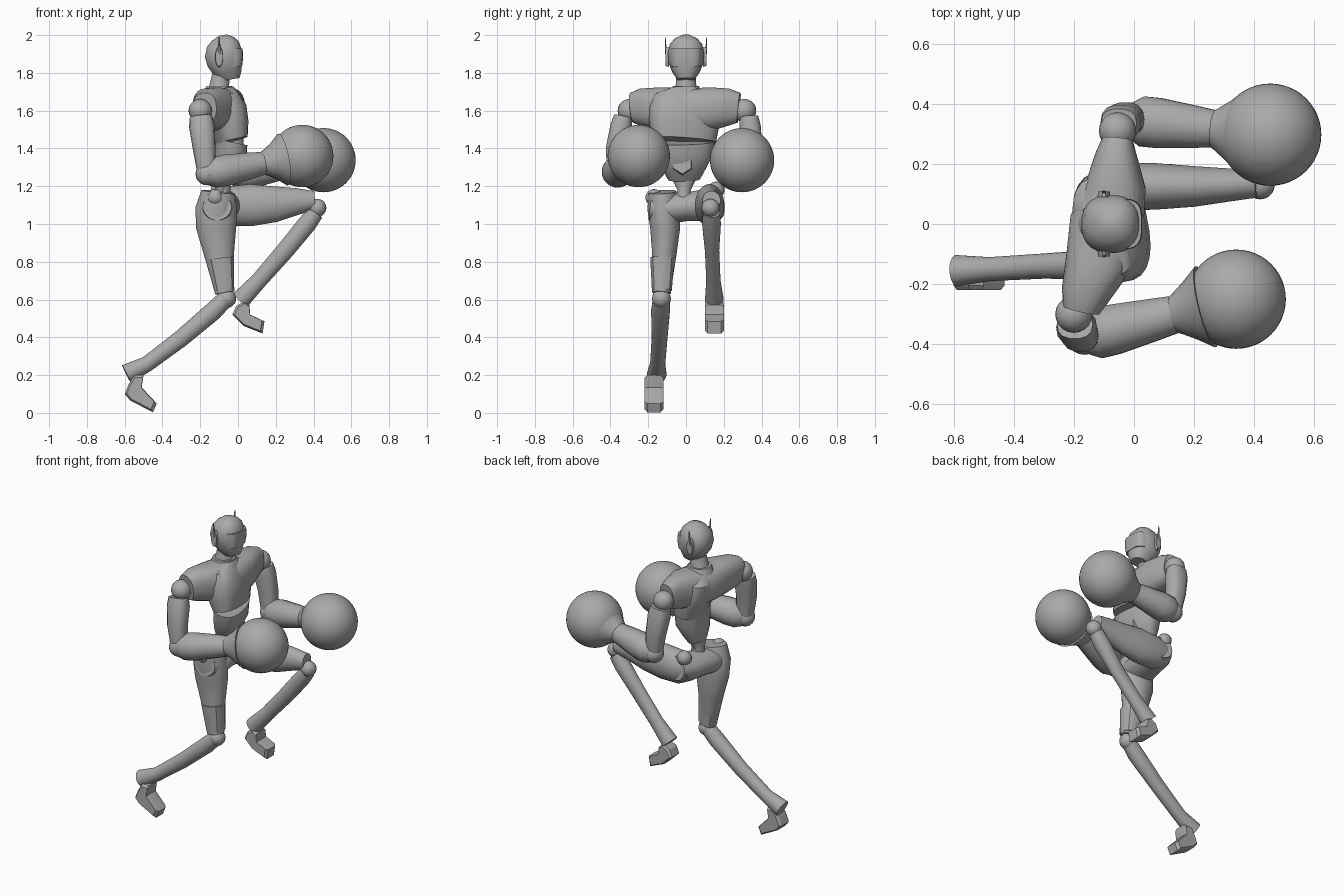
import bpy, bmesh, math
from mathutils import Vector

cube = bpy.data.objects.get("Cube")
if cube:
    bpy.data.objects.remove(cube, do_unlink=True)

grey = bpy.data.materials.new("body grey")
grey.use_nodes = True
grey.diffuse_color = (0.4, 0.4, 0.4, 1)
grey.node_tree.nodes["Principled BSDF"].inputs["Base Color"].default_value = (0.4, 0.4, 0.4, 1)


def finish(name, bm, angle=35):
    bmesh.ops.recalc_face_normals(bm, faces=bm.faces)
    mesh = bpy.data.meshes.new(name)
    bm.to_mesh(mesh)
    bm.free()
    mesh.materials.append(grey)
    ob = bpy.data.objects.new(name, mesh)
    bpy.context.collection.objects.link(ob)
    bpy.ops.object.select_all(action='DESELECT')
    bpy.context.view_layer.objects.active = ob
    ob.select_set(True)
    bpy.ops.object.shade_smooth_by_angle(angle=math.radians(angle))
    return ob


def loft(name, rings, side=(0, 1, 0), n=24, power=1.0, flat=False):
    """Rings of (x, y, z, half width along side, half depth across it)."""
    bm = bmesh.new()
    pts = [Vector(r[:3]) for r in rings]
    axis = (pts[-1] - pts[0]).normalized()
    loops = []
    for i, r in enumerate(rings):
        d = axis if flat else (pts[min(i + 1, len(pts) - 1)] - pts[max(i - 1, 0)]).normalized()
        u = Vector(side)
        u = (u - d * u.dot(d)).normalized()
        v = d.cross(u)
        loop = []
        for k in range(n):
            t = 2 * math.pi * (k + 0.5) / n
            c, s = math.cos(t), math.sin(t)
            c = math.copysign(abs(c) ** power, c)
            s = math.copysign(abs(s) ** power, s)
            loop.append(bm.verts.new(pts[i] + u * c * r[3] + v * s * r[4]))
        loops.append(loop)
    for a, b in zip(loops, loops[1:]):
        for k in range(n):
            bm.faces.new((a[k], a[(k + 1) % n], b[(k + 1) % n], b[k]))
    bm.faces.new(loops[0])
    bm.faces.new(loops[-1])
    return finish(name, bm)


def ball(name, pos, r, scale=(1, 1, 1), seg=32):
    bm = bmesh.new()
    bmesh.ops.create_uvsphere(bm, u_segments=seg, v_segments=seg // 2, radius=r)
    bmesh.ops.scale(bm, vec=scale, verts=bm.verts)
    bmesh.ops.translate(bm, vec=pos, verts=bm.verts)
    return finish(name, bm)


def extrude_side(name, outline, y, half, taper=0.85):
    """Outline in x and z, given thickness along y."""
    bm = bmesh.new()
    cx = sum(p[0] for p in outline) / len(outline)
    cz = sum(p[1] for p in outline) / len(outline)
    loops = []
    for dy, s in ((-1, taper), (-0.7, 1), (0.7, 1), (1, taper)):
        loops.append([bm.verts.new((cx + (x - cx) * s, y + dy * half, cz + (z - cz) * s)) for x, z in outline])
    n = len(outline)
    for a, b in zip(loops, loops[1:]):
        for k in range(n):
            bm.faces.new((a[k], a[(k + 1) % n], b[(k + 1) % n], b[k]))
    bm.faces.new(loops[0])
    bm.faces.new(loops[-1])
    return finish(name, bm, 30)


# Head with flat face, visor, ears and aerials
loft("head", [(-.04, 0, 1.765, .045, .05), (-.055, 0, 1.80, .07, .075), (-.07, 0, 1.85, .092, .093),
              (-.077, 0, 1.90, .097, .1), (-.08, 0, 1.95, .086, .087), (-.08, 0, 1.98, .06, .06),
              (-.08, 0, 2.0, .02, .02)], power=0.85, flat=True)
loft("visor", [(-.06, 0, 1.83, .078, .082), (-.065, 0, 1.875, .086, .093), (-.065, 0, 1.925, .084, .09)],
     power=0.55, flat=True)
for s, tag in ((1, "left"), (-1, "right")):
    loft(tag + "_ear", [(-.1, s * .09, 1.885, .022, .055), (-.1, s * .108, 1.885, .02, .05)], side=(1, 0, 0), n=12)
    loft(tag + "_aerial", [(-.1, s * .105, 1.90, .006, .01), (-.1, s * .11, 1.99, .002, .003)], n=6)
loft("neck", [(-.10, 0, 1.68, .075, .075), (-.1, 0, 1.72, .056, .054), (-.09, 0, 1.80, .05, .045)])

# Torso, twisted a little so one shoulder leads
twist = (-.2, .98, 0)
loft("shoulder_yoke", [(-.175, -.285, 1.615, .08, .062), (-.165, -.24, 1.62, .098, .08),
                       (-.12, -.13, 1.61, .115, .11), (-.09, 0, 1.60, .115, .125), (-.06, .13, 1.61, .115, .1),
                       (-.06, .23, 1.62, .098, .07), (-.055, .28, 1.615, .08, .052)],
     side=(0, 0, 1), power=0.8)
loft("chest", [(-.04, -.01, 1.44, .17, .085), (-.055, -.01, 1.52, .185, .105), (-.08, -.01, 1.6, .19, .12),
               (-.1, -.01, 1.67, .17, .1), (-.1, 0, 1.71, .09, .075)], side=twist, power=0.8, flat=True)
loft("collar", [(-.1, 0, 1.69, .085, .085), (-.1, 0, 1.73, .07, .068)], flat=True)
loft("abdomen", [(-.08, -.01, 1.235, .085, .045), (-.065, -.01, 1.29, .115, .068), (-.045, -.01, 1.36, .15, .085),
                 (-.04, -.01, 1.435, .162, .083)], side=twist, power=0.8, flat=True)
loft("belly_plate", [(-.03, -.02, 1.32, .062, .066), (.03, -.02, 1.325, .055, .06)], n=6)
loft("waist", [(-.08, -.01, 1.12, .05, .05), (-.08, -.01, 1.18, .035, .04), (-.08, -.01, 1.25, .07, .045)])

# Pelvis and hip knobs
loft("pelvis", [(-.11, -.19, 1.09, .07, .075), (-.11, -.12, 1.08, .085, .105), (-.1, 0, 1.09, .075, .095),
                (-.08, .1, 1.10, .085, .1), (-.06, .185, 1.11, .075, .07)], side=(0, 0, 1))
ball("right_hip_knob", (-.12, -.17, 1.14), .045, seg=16)
ball("left_hip_knob", (-.1, .16, 1.18), .045, seg=16)

# Standing leg
loft("right_thigh", [(-.105, -.125, 1.17, .075, .09), (-.115, -.12, 1.08, .085, .112), (-.115, -.11, .98, .08, .107),
                     (-.1, -.115, .84, .065, .08), (-.085, -.125, .72, .056, .06), (-.07, -.13, .635, .05, .052)])
loft("right_knee_guard", [(-.09, -.125, .82, .066, .07), (-.07, -.128, .65, .054, .052)], n=12, power=0.8)
ball("right_knee", (-.06, -.13, .605), .05, seg=20)
loft("right_shin", [(-.065, -.13, .605, .045, .045), (-.13, -.135, .54, .05, .05), (-.3, -.14, .395, .042, .046),
                    (-.48, -.15, .26, .04, .042), (-.59, -.155, .205, .052, .053)])
extrude_side("right_foot", [(-.6, .10), (-.58, .15), (-.55, .20), (-.5, .20), (-.51, .135), (-.43, .05),
                            (-.45, .003), (-.57, .065)], -.17, .05)

# Raised leg
loft("left_thigh", [(-.13, .12, 1.1, .07, .07), (-.05, .125, 1.095, .08, .105), (.07, .125, 1.1, .078, .112),
                    (.2, .125, 1.105, .068, .095), (.32, .13, 1.12, .055, .07), (.405, .135, 1.125, .048, .05)])
ball("left_knee", (.42, .13, 1.085), .048, seg=20)
loft("left_shin", [(.41, .135, 1.06, .045, .045), (.365, .135, 1.0, .05, .05), (.25, .138, .86, .038, .048),
                   (.11, .145, .70, .038, .044), (.01, .15, .595, .05, .052)])
extrude_side("left_foot", [(-.03, .52), (-.01, .565), (.03, .59), (.06, .57), (.065, .52), (.14, .485),
                           (.13, .42), (.03, .46)], .15, .05)

# Arms: shoulder ball, upper arm, elbow, forearm, flared cuff and round glove
arms = {
    "right": ((-.2, -.30, 1.60), (-.165, -.375, 1.265), (.34, -.25, 1.36), .165),
    "left": ((-.055, .31, 1.60), (-.01, .345, 1.26), (.453, .297, 1.338), .17),
}
for tag, (shoulder, elbow, glove, r) in arms.items():
    S, E, G = Vector(shoulder), Vector(elbow), Vector(glove)
    out = Vector((0, -.025 if tag == "right" else .02, 0))

    def ring(a, b, t, w, h, off=Vector()):
        return (*(a.lerp(b, t) + off), w, h)

    ball(tag + "_shoulder", S, .062, seg=20)
    loft(tag + "_upper_arm", [ring(S, E, .1, .05, .06, out), ring(S, E, .25, .058, .068, out),
                              ring(S, E, .6, .055, .06, out), ring(S, E, .97, .048, .05)], n=14, power=0.8)
    ball(tag + "_elbow", E, .06, seg=20)
    loft(tag + "_forearm", [ring(E, G, .0, .06, .062), ring(E, G, .08, .085, .082), ring(E, G, .2, .085, .085),
                            ring(E, G, .45, .072, .072), ring(E, G, .62, .062, .06)], n=16)
    loft(tag + "_cuff", [ring(E, G, .58, .06, .06), ring(E, G, .62, .072, .07), ring(E, G, .7, .1, .095),
                         ring(E, G, .8, .14, .14)], n=20)
    ball(tag + "_glove", G, r, seg=48)
